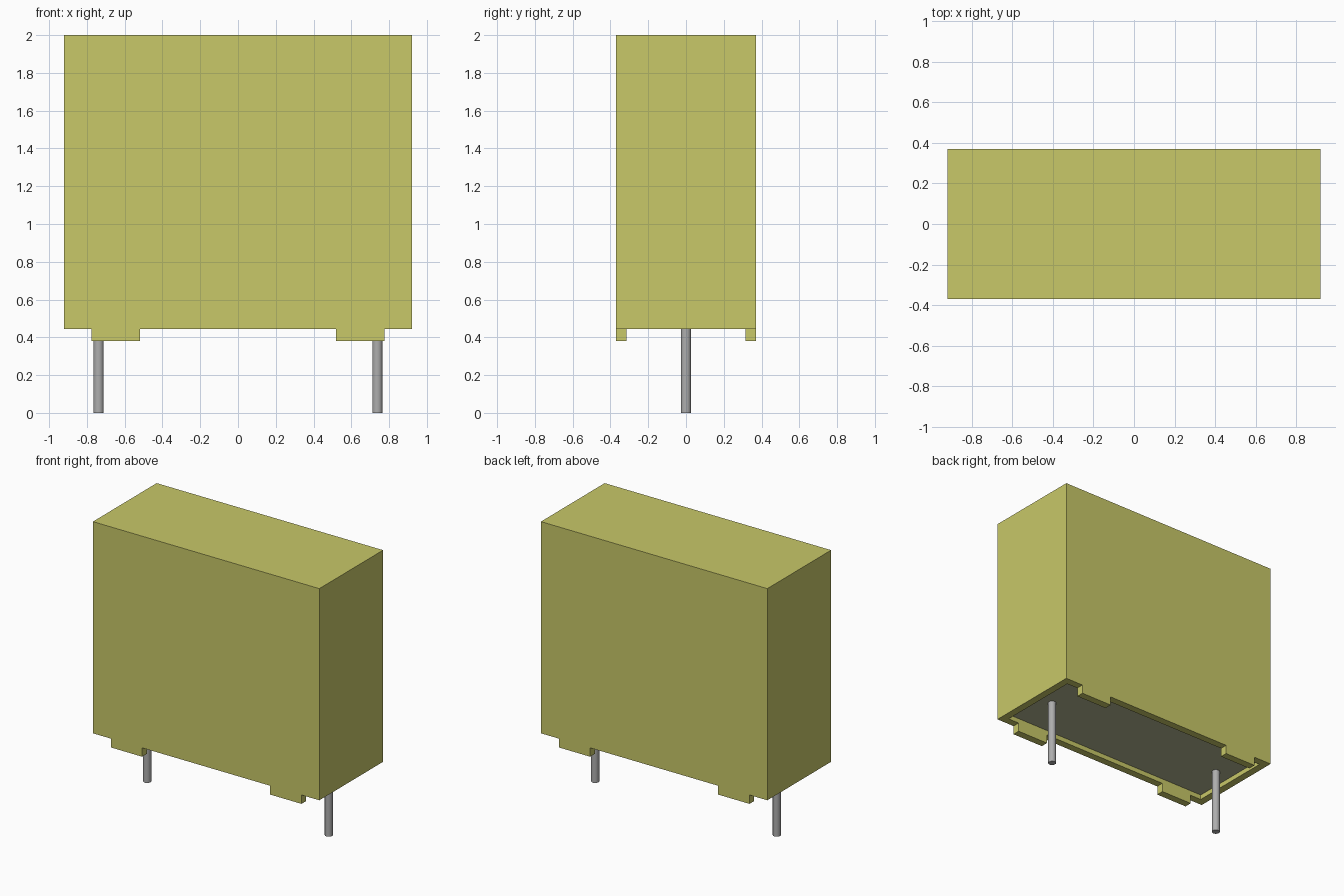
import bpy
import bmesh
from mathutils import Matrix, Vector

cube = bpy.data.objects.get("Cube")
if cube:
    bpy.data.objects.remove(cube, do_unlink=True)


def material(name, rgb):
    mat = bpy.data.materials.new(name)
    mat.use_nodes = True
    mat.diffuse_color = (*rgb, 1)
    mat.node_tree.nodes["Principled BSDF"].inputs["Base Color"].default_value = (*rgb, 1)
    return mat


YELLOW = material("olive yellow plastic", (0.58, 0.58, 0.14))
RESIN = material("grey resin", (0.45, 0.46, 0.29))
METAL = material("pin metal", (0.42, 0.42, 0.42))

HALF_X, HALF_Y = 0.92, 0.37      # outer case
BOTTOM, TOP = 0.445, 2.0
WALL, RECESS = 0.055, 0.035      # rim width and depth of the resin face
FOOT_Z = 0.38


def finish(name, bm, mat):
    bmesh.ops.recalc_face_normals(bm, faces=bm.faces)
    mesh = bpy.data.meshes.new(name)
    bm.to_mesh(mesh)
    bm.free()
    mesh.materials.append(mat)
    obj = bpy.data.objects.new(name, mesh)
    bpy.context.collection.objects.link(obj)
    return obj


def add_box(bm, lo, hi):
    lo, hi = Vector(lo), Vector(hi)
    m = Matrix.Translation((lo + hi) / 2) @ Matrix.Diagonal((*(hi - lo), 1))
    return bmesh.ops.create_cube(bm, size=1, matrix=m)["verts"]


# Case: a box whose underside is inset and pushed up, leaving a thin rim
bm = bmesh.new()
add_box(bm, (-HALF_X, -HALF_Y, BOTTOM), (HALF_X, HALF_Y, TOP))
bm.normal_update()
under = min(bm.faces, key=lambda f: f.calc_center_median().z)
bmesh.ops.inset_region(bm, faces=[under], thickness=WALL, use_even_offset=True)
hole = bmesh.ops.extrude_discrete_faces(bm, faces=[under])["faces"][0]
bmesh.ops.translate(bm, verts=hole.verts, vec=(0, 0, RECESS))
case = finish("case", bm, YELLOW)

# Resin fill: the recessed face of the case
case.data.materials.append(RESIN)
for face in case.data.polygons:
    if abs(face.center.z - (BOTTOM + RECESS)) < 0.001 and abs(face.normal.z) > 0.9:
        face.material_index = 1

# Four standoff feet and two round pins
for side_x, label_x in ((-1, "right"), (1, "left")):
    for side_y, label_y in ((-1, "front"), (1, "back")):
        bm = bmesh.new()
        xs = sorted((side_x * 0.52, side_x * 0.775))
        ys = sorted((side_y * (HALF_Y - WALL), side_y * HALF_Y))
        verts = add_box(bm, (xs[0], ys[0], FOOT_Z), (xs[1], ys[1], BOTTOM))
        top = max(bm.faces, key=lambda f: f.calc_center_median().z)
        bmesh.ops.delete(bm, geom=[top], context='FACES_ONLY')
        finish(f"{label_y}_{label_x}_foot", bm, YELLOW)

    pin_top = BOTTOM + RECESS + 0.01
    bm = bmesh.new()
    bmesh.ops.create_cone(bm, cap_ends=True, segments=32, radius1=0.027, radius2=0.027,
                          depth=pin_top,
                          matrix=Matrix.Translation((side_x * 0.738, 0, pin_top / 2)))
    pin = finish(f"{label_x}_pin", bm, METAL)
    bpy.ops.object.select_all(action='DESELECT')
    pin.select_set(True)
    bpy.context.view_layer.objects.active = pin
    bpy.ops.object.shade_smooth_by_angle()
